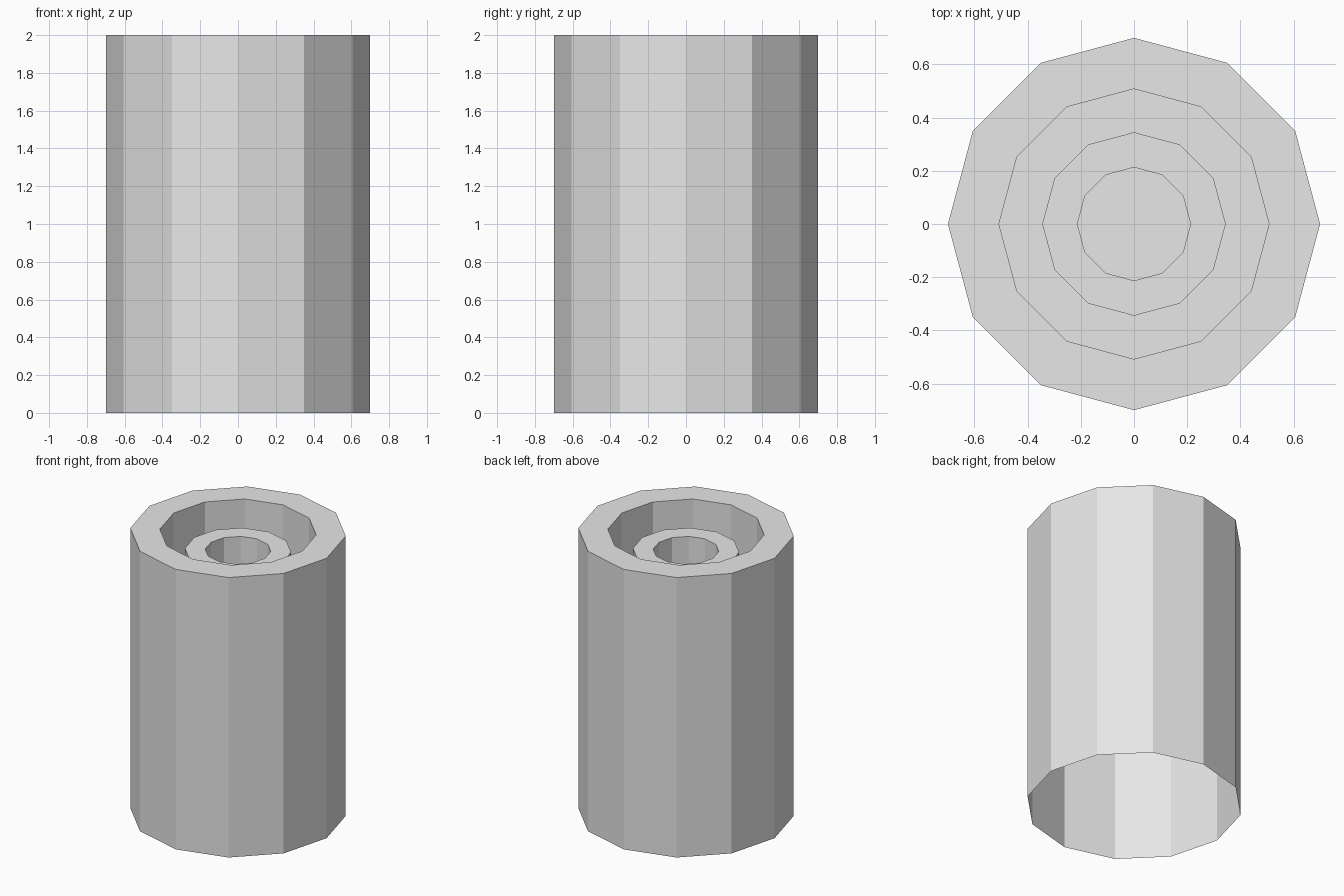
import bpy, bmesh
from math import cos, sin, tau

cube = bpy.data.objects.get("Cube")
if cube:
    bpy.data.objects.remove(cube, do_unlink=True)

SIDES = 12
TOP, RING_TOP, FLOOR = 2.0, 1.87, 1.55
OUTER, GROOVE, RING, HOLE = 0.70, 0.508, 0.345, 0.213

grey = bpy.data.materials.new("light_grey")
grey.use_nodes = True
grey.diffuse_color = (0.8, 0.8, 0.8, 1)
grey.node_tree.nodes["Principled BSDF"].inputs["Base Color"].default_value = (0.8, 0.8, 0.8, 1)


def stepped_shell(name, profile, material):
    """Turn a (radius, height) profile into a faceted shell, capped at its last ring."""
    bm = bmesh.new()
    rings = [[bm.verts.new((r * cos(tau * i / SIDES), r * sin(tau * i / SIDES), z))
              for i in range(SIDES)] for r, z in profile]
    for a, b in zip(rings, rings[1:]):
        for i in range(SIDES):
            j = (i + 1) % SIDES
            bm.faces.new((a[i], a[j], b[j], b[i]))
    bm.faces.new(rings[-1])
    mesh = bpy.data.meshes.new(name)
    bm.to_mesh(mesh)
    bm.free()
    mesh.materials.append(material)
    obj = bpy.data.objects.new(name, mesh)
    bpy.context.collection.objects.link(obj)
    return obj


# Open-bottomed wall, rim, sunken groove, raised inner ring and central socket
stepped_shell("cylinder_shell", [
    (OUTER, 0), (OUTER, TOP),
    (GROOVE, TOP), (GROOVE, FLOOR),
    (RING, FLOOR), (RING, RING_TOP),
    (HOLE, RING_TOP), (HOLE, FLOOR),
], grey)
